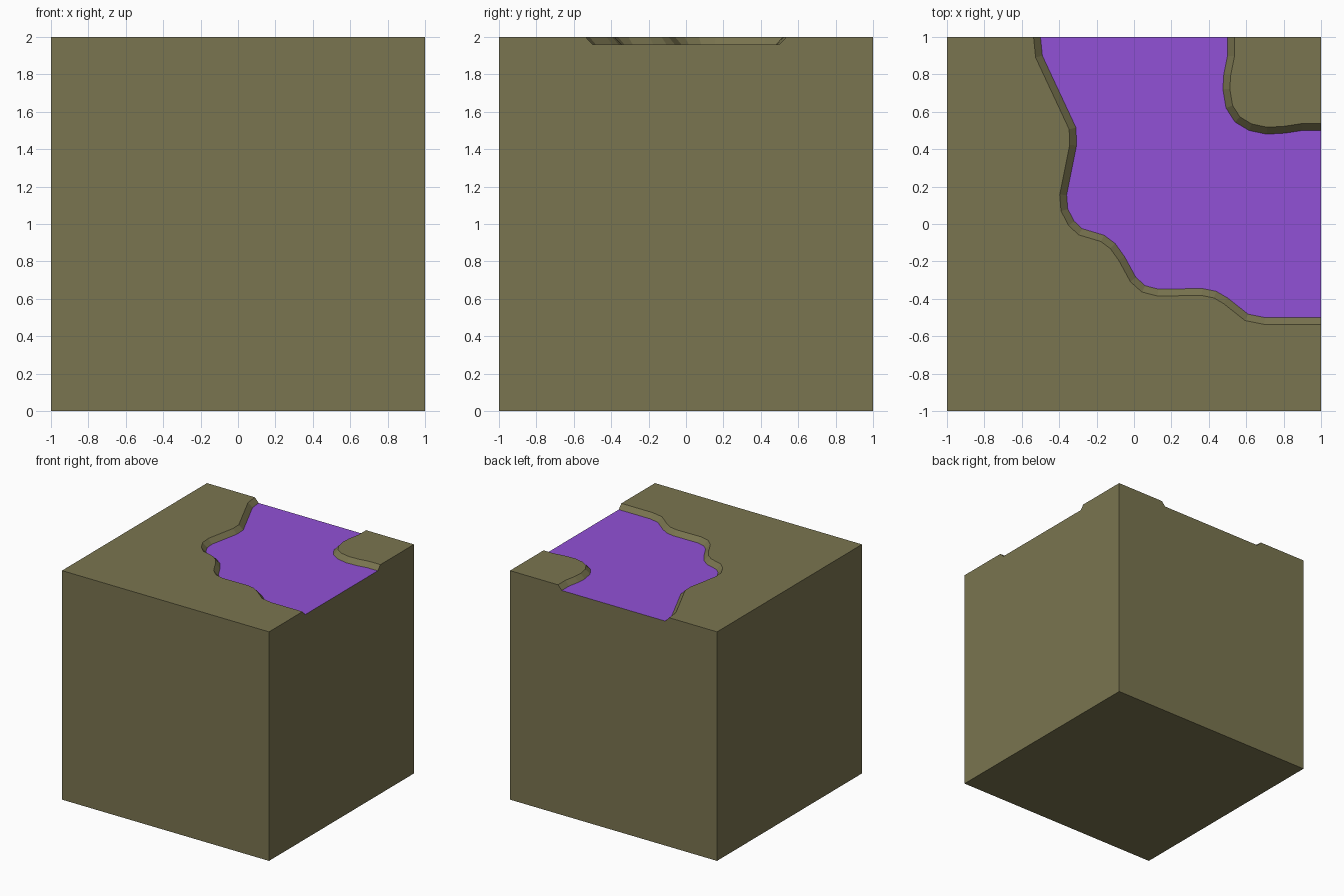
import bpy, bmesh
from mathutils import Vector

if "Cube" in bpy.data.objects:
    bpy.data.objects.remove(bpy.data.objects["Cube"])

TOP, FLOOR, SLOPE = 2.0, 1.96, 0.037

# Foot of the outer bank, from the back edge round to the right edge
outer = [(-.5, 1), (-.49, .9), (-.31, .515), (-.307, .42), (-.36, .155), (-.354, .08),
         (-.32, .015), (-.277, -.025), (-.16, -.06), (-.1, -.105), (-.05, -.175),
         (.01, -.285), (.06, -.33), (.13, -.348), (.365, -.345), (.44, -.36),
         (.5, -.395), (.61, -.482), (.7, -.5), (1, -.5)]
# Foot of the corner bank, from the back edge round to the right edge
corner = [(.5, 1), (.5, .9), (.48, .8), (.475, .72), (.492, .62), (.54, .545),
          (.615, .5), (.71, .48), (.81, .486), (.9, .5), (1, .5)]


def rim(path, side):
    """Offset a path sideways; the ends slide along the block edges."""
    pts = [Vector(p) for p in path]
    normals = []
    for a, b in zip(pts, pts[1:]):
        d = (b - a).normalized()
        normals.append(Vector((d.y, -d.x)) * side)
    out = [pts[0] + Vector((-SLOPE * side, 0))]
    for i in range(1, len(pts) - 1):
        n = (normals[i - 1] + normals[i]).normalized()
        out.append(pts[i] + n * SLOPE / n.dot(normals[i]))
    out.append(pts[-1] + Vector((0, -SLOPE * side)))
    return out


def material(name, color):
    m = bpy.data.materials.new(name)
    m.diffuse_color = (*color, 1)
    m.use_nodes = True
    m.node_tree.nodes["Principled BSDF"].inputs["Base Color"].default_value = m.diffuse_color
    return m


bm = bmesh.new()


def verts(path, z):
    return [bm.verts.new((p[0], p[1], z)) for p in path]


def bank(path, side):
    """Sloped wall between the foot and the rim of a bank."""
    low, high = verts(path, FLOOR), verts(rim(path, side), TOP)
    for i in range(len(low) - 1):
        bm.faces.new((low[i], low[i + 1], high[i + 1], high[i]))
    return low, high


out_low, out_high = bank(outer, 1)
cor_low, cor_high = bank(corner, -1)

# Sunken path floor
floor = bm.faces.new(out_low + cor_low[::-1])
floor.material_index = 1

# Raised ground, block sides and bottom
square = [(-1, -1), (1, -1), (1, 1), (-1, 1)]
b = verts(square, 0)
t = verts(square, TOP)
bm.faces.new(out_high + [t[1], t[0], t[3]])
bm.faces.new(cor_high + [t[2]])
bm.faces.new(b)
bm.faces.new((b[0], b[1], t[1], t[0]))
bm.faces.new((b[3], b[0], t[0], t[3]))
bm.faces.new((b[1], b[2], t[2], cor_high[-1], cor_low[-1], out_low[-1], out_high[-1], t[1]))
bm.faces.new((b[2], b[3], t[3], out_high[0], out_low[0], cor_low[0], cor_high[0], t[2]))
bmesh.ops.recalc_face_normals(bm, faces=bm.faces[:])

mesh = bpy.data.meshes.new("ground_block")
bm.to_mesh(mesh)
bm.free()
mesh.materials.append(material("olive ground", (.195, .178, .08)))
mesh.materials.append(material("purple path", (.283, .082, .672)))
obj = bpy.data.objects.new("ground_block", mesh)
bpy.context.collection.objects.link(obj)
